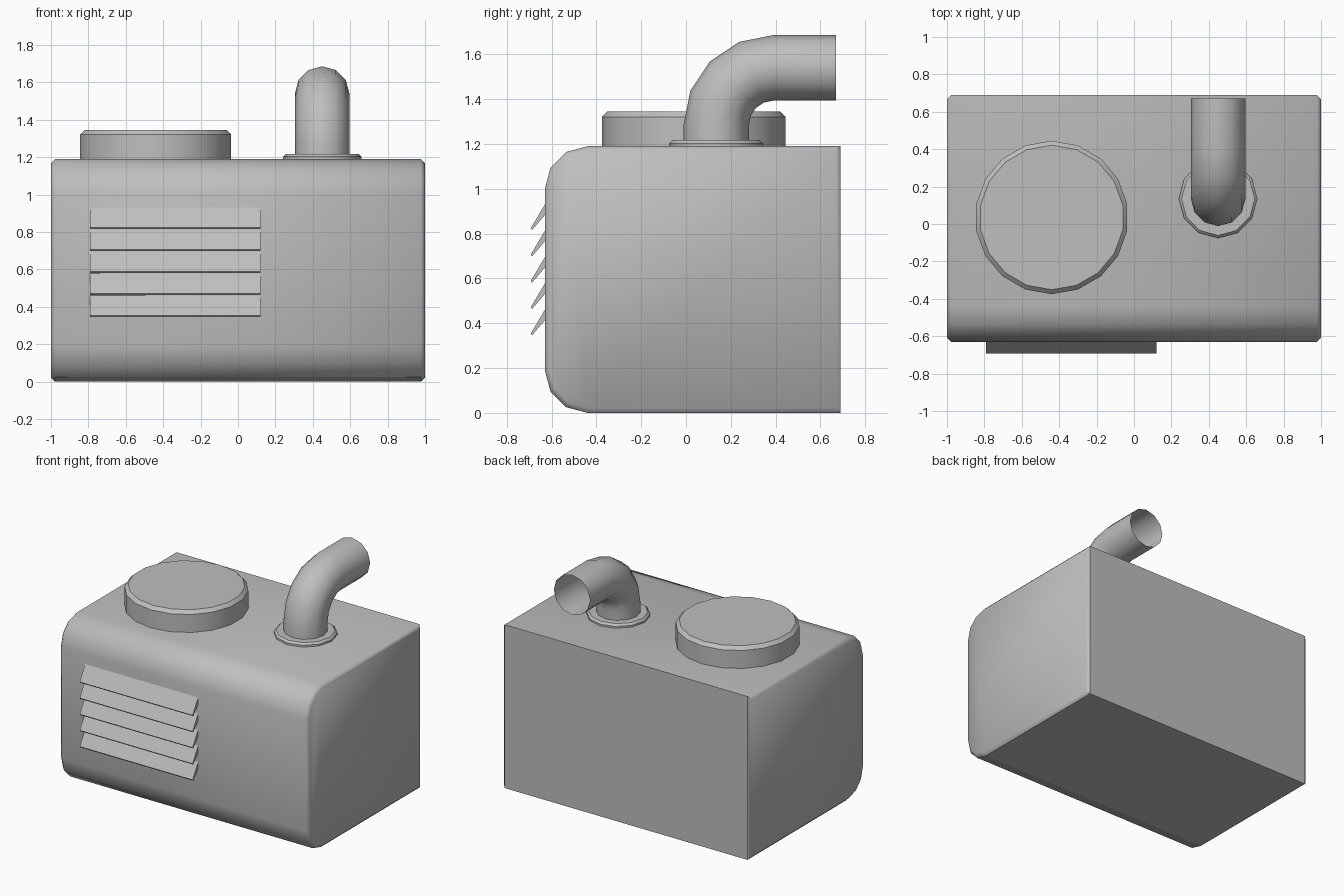
import bpy, bmesh, math
from math import sin, cos, pi
from mathutils import Vector

cube = bpy.data.objects.get("Cube")
if cube:
    bpy.data.objects.remove(cube, do_unlink=True)

GREY = (0.52, 0.52, 0.52, 1)
mat = bpy.data.materials.new("plain grey")
mat.use_nodes = True
mat.diffuse_color = GREY
mat.node_tree.nodes["Principled BSDF"].inputs["Base Color"].default_value = GREY


def finish(bm, name, angle=None):
    bmesh.ops.recalc_face_normals(bm, faces=bm.faces)
    mesh = bpy.data.meshes.new(name)
    bm.to_mesh(mesh)
    bm.free()
    ob = bpy.data.objects.new(name, mesh)
    bpy.context.collection.objects.link(ob)
    mesh.materials.append(mat)
    if angle:
        bpy.ops.object.select_all(action='DESELECT')
        ob.select_set(True)
        bpy.context.view_layer.objects.active = ob
        bpy.ops.object.shade_smooth_by_angle(angle=math.radians(angle))
    return ob


def extrude_x(profile, x0, x1):
    """Solid with a (y, z) profile running along x."""
    bm = bmesh.new()
    face = bm.faces.new([bm.verts.new((x0, y, z)) for y, z in profile])
    geom = bmesh.ops.extrude_face_region(bm, geom=[face])["geom"]
    moved = [v for v in geom if isinstance(v, bmesh.types.BMVert)]
    bmesh.ops.translate(bm, verts=moved, vec=(x1 - x0, 0, 0))
    bmesh.ops.recalc_face_normals(bm, faces=bm.faces)
    return bm


def disc(name, centre, radius, z0, z1, sides, chamfer):
    """Chamfered disc with one corner pointing to +y."""
    bm = bmesh.new()
    rings = []
    for r, z in ((radius, z0), (radius, z1 - chamfer), (radius - chamfer, z1)):
        rings.append([bm.verts.new((centre[0] + r * sin(2 * pi * i / sides),
                                    centre[1] + r * cos(2 * pi * i / sides), z))
                      for i in range(sides)])
    for a, b in zip(rings, rings[1:]):
        for i in range(sides):
            j = (i + 1) % sides
            bm.faces.new((a[i], a[j], b[j], b[i]))
    bm.faces.new(rings[0])
    bm.faces.new(rings[-1])
    return finish(bm, name, 40)


# Housing: box with rounded front edges and chamfered ends
R, FRONT, BACK, TOP = 0.19, -0.63, 0.69, 1.19
profile = [(BACK, 0), (BACK, TOP)]
for zc, start in ((TOP - R, 90), (R, 180)):
    for k in range(4):
        a = math.radians(start + 30 * k)
        profile.append((FRONT + R + R * cos(a), zc + R * sin(a)))
bm = extrude_x(profile, -1, 1)
rims = [e for e in bm.edges if abs(e.verts[0].co.x - e.verts[1].co.x) < 1e-4]
bmesh.ops.bevel(bm, geom=rims, offset=0.022, segments=1, affect='EDGES')
housing = finish(bm, "housing", 50)
for p in housing.data.polygons:
    if p.normal.y > 0.9 or p.normal.z < -0.9:
        p.use_smooth = False

# Round lid and exhaust flange
disc("round_lid", (-0.44, 0.035), 0.41, TOP - 0.01, 1.345, 18, 0.024)
disc("exhaust_flange", (0.45, 0.135), 0.21, TOP - 0.01, 1.217, 12, 0.014)

# Exhaust pipe: open tube swept round a quarter bend
BEND, TUBE, SIDES = 0.255, 0.146, 12
pivot = Vector((0.45, 0.39, 1.285))
stations = [(Vector((0.45, 0.135, TOP)), 0)]
for k in range(5):
    a = k * pi / 8
    stations.append((pivot + Vector((0, -cos(a), sin(a))) * BEND, a))
stations.append((Vector((0.45, 0.67, 1.54)), pi / 2))
bm = bmesh.new()
rings = []
for c, a in stations:
    out = Vector((0, -cos(a), sin(a)))
    rings.append([bm.verts.new(c + TUBE * (Vector((sin(t), 0, 0)) + out * cos(t)))
                  for t in (2 * pi * i / SIDES for i in range(SIDES))])
for a, b in zip(rings, rings[1:]):
    for i in range(SIDES):
        j = (i + 1) % SIDES
        bm.faces.new((a[i], a[j], b[j], b[i]))
finish(bm, "exhaust_pipe", 50)

# Slanted vent slats on the front
for n in range(5):
    z = 0.82 - 0.1175 * n
    slat = [(-0.693, z + 0.004), (-0.687, z - 0.004), (-0.62, z + 0.075), (-0.62, z + 0.127)]
    finish(extrude_x(slat, -0.79, 0.12), f"vent_slat_{n + 1}")
